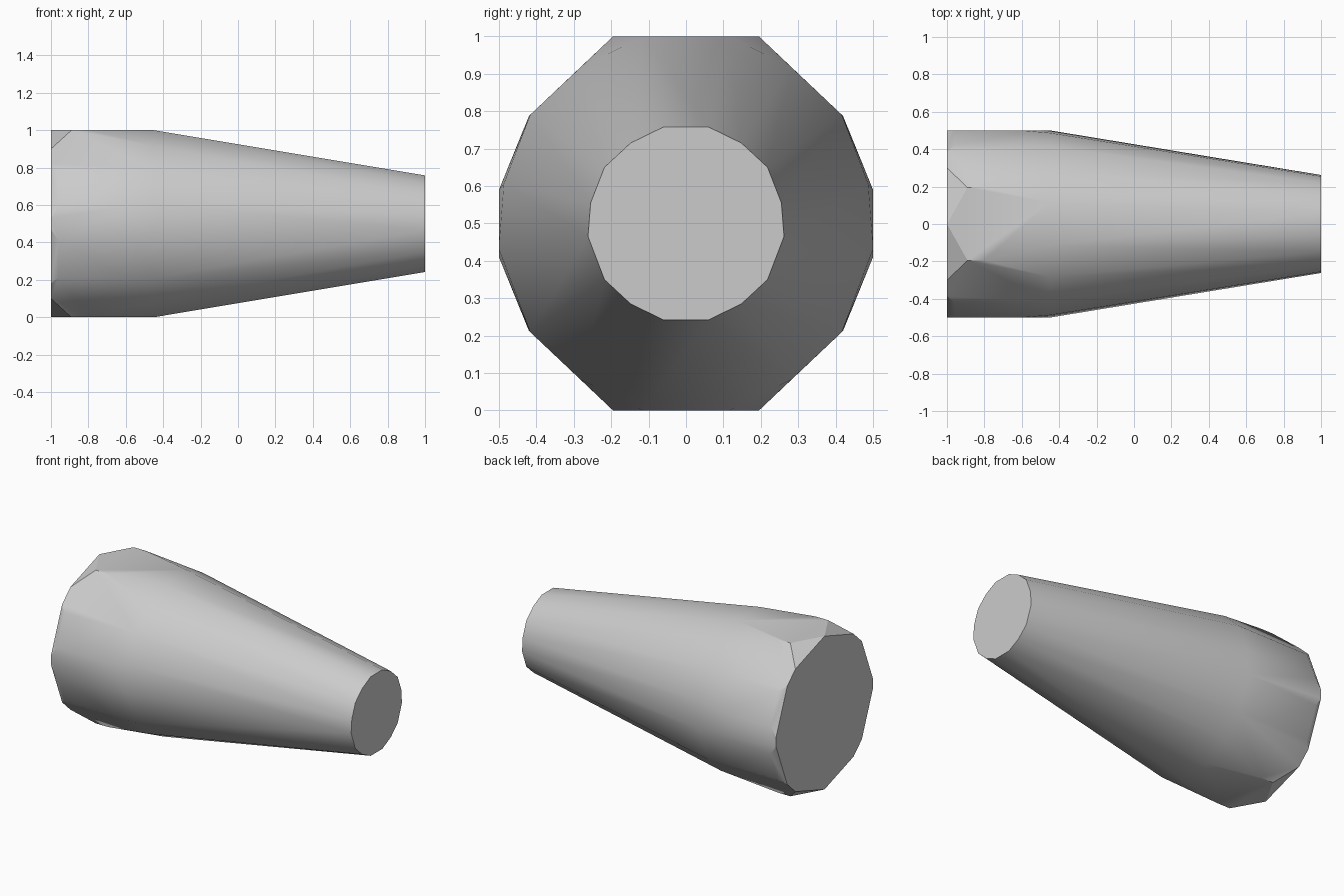
import bpy, bmesh, math

cube = bpy.data.objects.get("Cube")
if cube:
    bpy.data.objects.remove(cube, do_unlink=True)

MID_Z = 0.5


def ring(x, half):
    """Points (y, height from the axis) mirrored across y."""
    pts = []
    for y, h in half:
        for s in ((1, -1) if y else (1,)):
            pts.append((x, s * y, MID_Z + h))
    return pts


def flip(half):
    """Add the upside-down copy of a quarter section."""
    return half + [(y, -h) for y, h in half]


# Narrow end and the start of the taper share one section
tip = [(.06, .258), (.148, .215), (.218, .15), (.255, .055),
       (.262, -.035), (.218, -.15), (.148, -.215), (.06, -.258)]
shoulder = [(y * 1.91, h * 1.938) for y, h in tip]

# Ten-sided wide body, with its corners cut away towards the end
corner = flip([(.195, .5)])
side = flip([(.42, .287), (.5, .09)])
end = flip([(0, .5), (.3, .4), (.385, .32), (.5, .03)])

points = (ring(1, tip) + ring(-.45, shoulder)
          + ring(-.89, corner) + ring(-.80, corner)
          + ring(-.96, side) + ring(-.60, side)
          + ring(-1, end))

# Wrap the sections in one faceted skin
bm = bmesh.new()
for p in points:
    bm.verts.new(p)
hull = bmesh.ops.convex_hull(bm, input=bm.verts)
loose = [v for v in bm.verts if not v.link_faces]
bmesh.ops.delete(bm, geom=loose, context='VERTS')
bmesh.ops.dissolve_limit(bm, angle_limit=math.radians(.5),
                         verts=bm.verts, edges=bm.edges)
bmesh.ops.recalc_face_normals(bm, faces=bm.faces)

mesh = bpy.data.meshes.new("tapered_body")
bm.to_mesh(mesh)
bm.free()
body = bpy.data.objects.new("tapered_body", mesh)
bpy.context.collection.objects.link(body)

# Plain grey
grey = bpy.data.materials.new("light_grey")
grey.use_nodes = True
colour = (.6, .6, .6, 1)
grey.diffuse_color = colour
grey.node_tree.nodes["Principled BSDF"].inputs["Base Color"].default_value = colour
mesh.materials.append(grey)

bpy.ops.object.select_all(action='DESELECT')
body.select_set(True)
bpy.context.view_layer.objects.active = body
bpy.ops.object.shade_smooth_by_angle(angle=math.radians(32))
